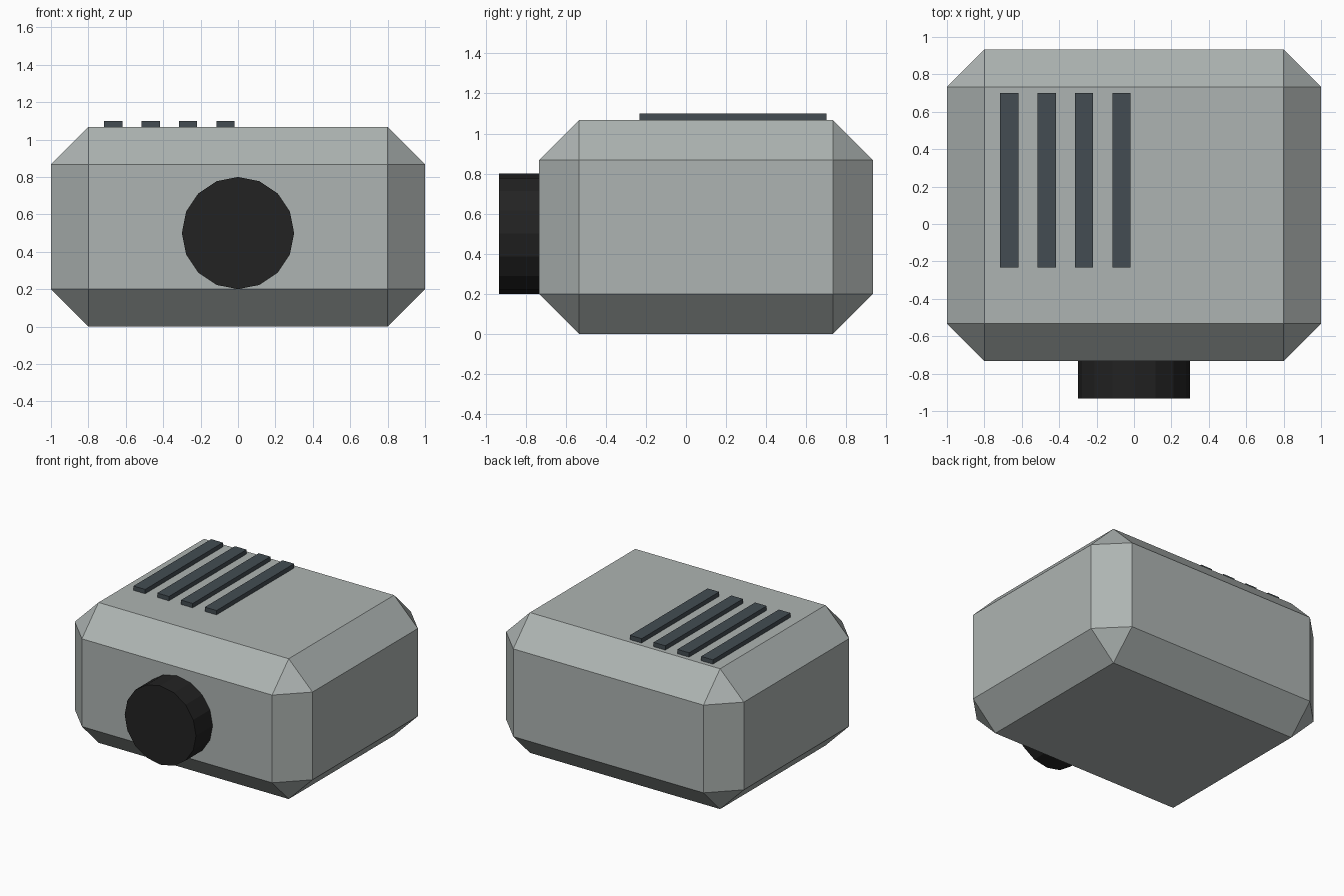
import bpy, bmesh, math
from mathutils import Matrix

if "Cube" in bpy.data.objects:
    bpy.data.objects.remove(bpy.data.objects["Cube"])


def material(name, rgb):
    m = bpy.data.materials.new(name)
    m.diffuse_color = (*rgb, 1.0)
    m.use_nodes = True
    m.node_tree.nodes["Principled BSDF"].inputs["Base Color"].default_value = m.diffuse_color
    return m


grey = material("warm grey", (0.42, 0.456, 0.445))
slate = material("dark slate", (0.056, 0.073, 0.084))
black = material("near black", (0.016, 0.016, 0.016))


def finish(name, bm, mat):
    bmesh.ops.recalc_face_normals(bm, faces=bm.faces)
    me = bpy.data.meshes.new(name)
    bm.to_mesh(me)
    bm.free()
    me.materials.append(mat)
    ob = bpy.data.objects.new(name, me)
    bpy.context.collection.objects.link(ob)
    return ob


def box(name, lo, hi, mat, chamfer=0.0):
    bm = bmesh.new()
    size = [b - a for a, b in zip(lo, hi)]
    mid = [(a + b) / 2 for a, b in zip(lo, hi)]
    bmesh.ops.create_cube(bm, size=1, matrix=Matrix.Translation(mid) @ Matrix.Diagonal((*size, 1)))
    if chamfer:
        bmesh.ops.bevel(bm, geom=bm.edges[:], offset=chamfer, offset_type='OFFSET',
                        segments=1, affect='EDGES')
    return finish(name, bm, mat)


# Chamfered housing
box("housing", (-1, -0.733, 0), (1, 0.933, 1.067), grey, 0.2)

# Raised vent bars on the left of the top
for i in range(4):
    x = -0.667 + 0.2 * i
    box(f"vent_bar_{i + 1}", (x - 0.049, -0.233, 1.067), (x + 0.049, 0.7, 1.1), slate)

# Round sixteen-sided nozzle on the front
bm = bmesh.new()
bmesh.ops.create_cone(bm, cap_ends=True, segments=16, radius1=0.3, radius2=0.3, depth=0.2,
                      matrix=Matrix.Translation((0, -0.833, 0.5)) @ Matrix.Rotation(math.pi / 2, 4, 'X'))
finish("front_nozzle", bm, black)
